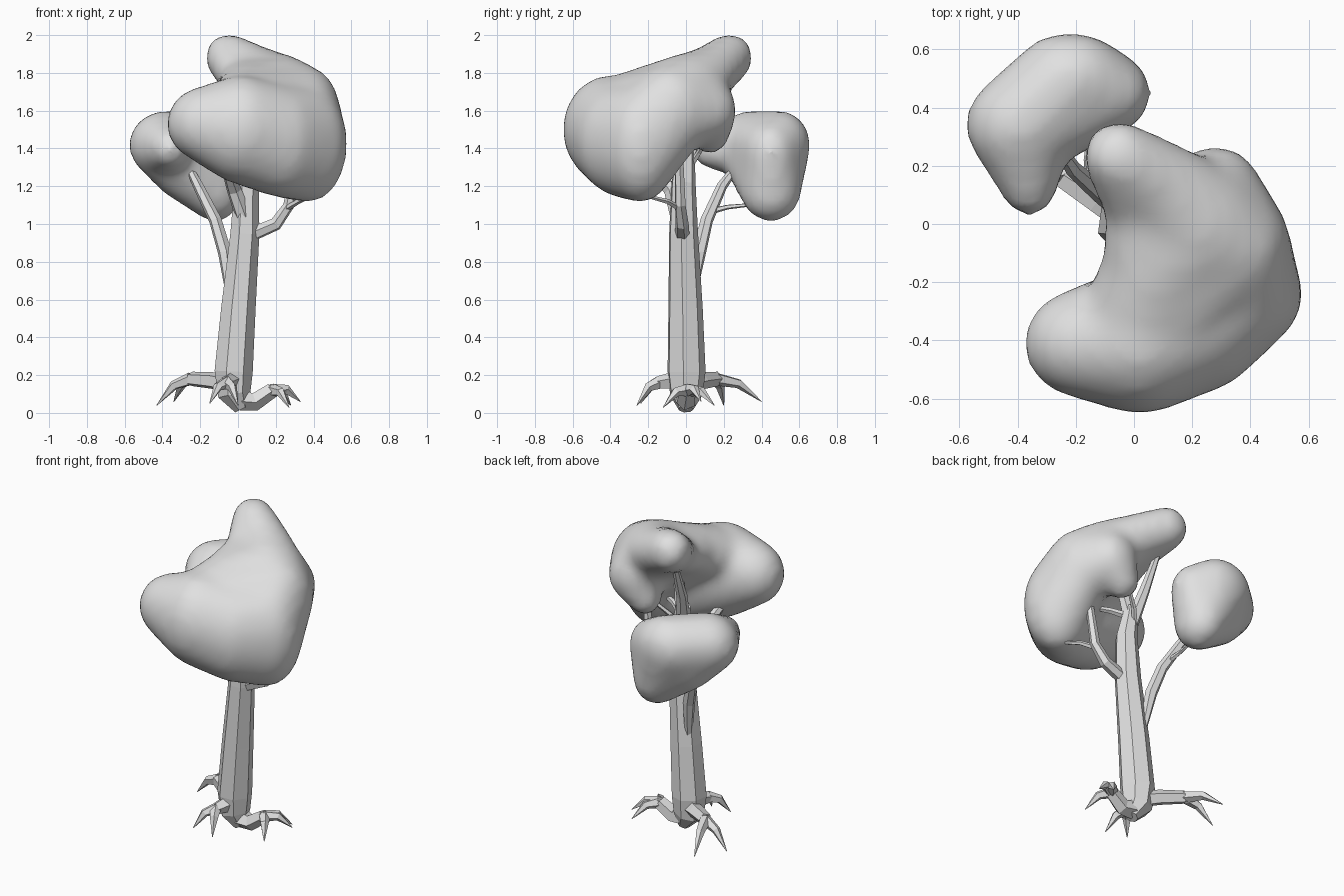
import bpy, bmesh, math
from mathutils import Vector, Matrix

grey = bpy.data.materials.new("plain grey")
grey.diffuse_color = (0.75, 0.75, 0.75, 1)


def finish(name, bm):
    bmesh.ops.recalc_face_normals(bm, faces=bm.faces)
    me = bpy.data.meshes.new(name)
    bm.to_mesh(me)
    bm.free()
    me.materials.append(grey)
    ob = bpy.data.objects.new(name, me)
    bpy.context.collection.objects.link(ob)
    return ob


def tube(bm, path, sides=6):
    """Faceted tapering limb; path entries are (x, y, z, radius)."""
    pts = [Vector(p[:3]) for p in path]
    rings, side = [], None
    for i, p in enumerate(pts):
        d = (pts[min(i + 1, len(pts) - 1)] - pts[max(i - 1, 0)]).normalized()
        if side is None:
            side = d.orthogonal()
        side = (side - d * side.dot(d)).normalized()
        up = d.cross(side)
        r = path[i][3]
        rings.append([bm.verts.new(p + r * (math.cos(a) * side + math.sin(a) * up))
                      for a in (2 * math.pi * k / sides for k in range(sides))])
    for a, b in zip(rings, rings[1:]):
        for k in range(sides):
            n = (k + 1) % sides
            bm.faces.new((a[k], a[n], b[n], b[k]))
    bm.faces.new(rings[0][::-1])
    bm.faces.new(rings[-1])


def limbs(name, paths, sides):
    bm = bmesh.new()
    for p in paths:
        tube(bm, p, sides)
    return finish(name, bm)


ball = bmesh.new()
bmesh.ops.create_icosphere(ball, subdivisions=3, radius=1)
BALL = [v.co.copy() for v in ball.verts]
ball.free()


def foliage(name, lobes, groups):
    """Each group is the hull of a few ellipsoids; all hulls fuse into one soft mass."""
    bm = bmesh.new()
    for group in groups:
        verts = []
        for key in group.split():
            x, y, z, rx, ry, rz = lobes[key]
            m = Matrix.Translation((x, y, z)) @ Matrix.Diagonal((rx, ry, rz, 1))
            verts += [bm.verts.new(m @ c) for c in BALL]
        bmesh.ops.convex_hull(bm, input=verts, use_existing_faces=False)
        loose = [v for v in bm.verts if not v.link_faces]
        bmesh.ops.delete(bm, geom=loose, context='VERTS')
    ob = finish(name, bm)
    rm = ob.modifiers.new("fuse", 'REMESH')
    rm.mode = 'VOXEL'
    rm.voxel_size = 0.03
    rm.use_smooth_shade = True
    sm = ob.modifiers.new("soften", 'SMOOTH')
    sm.factor = 0.5
    sm.iterations = 10


# Trunk
limbs("trunk", [[(0.02, 0, 0.02, 0.04), (-0.02, 0, 0.1, 0.09), (-0.025, 0, 0.22, 0.104),
                 (0.0, -0.005, 0.55, 0.094), (0.035, -0.015, 0.95, 0.079),
                 (0.045, -0.015, 1.22, 0.066), (0.02, 0, 1.42, 0.045)]], 7)

# Branches
limbs("branches", [
    # right
    [(0.06, -0.02, 0.94, 0.04), (0.2, -0.02, 1.0, 0.036), (0.27, -0.03, 1.1, 0.03),
     (0.33, -0.04, 1.5, 0.02)],
    # front left
    [(0.03, -0.04, 1.04, 0.045), (-0.02, -0.08, 1.18, 0.04), (-0.07, -0.22, 1.33, 0.028),
     (-0.12, -0.35, 1.45, 0.018)],
    # back left
    [(-0.04, 0.03, 0.6, 0.02), (-0.07, 0.07, 0.85, 0.037), (-0.12, 0.11, 1.02, 0.034),
     (-0.21, 0.19, 1.2, 0.028), (-0.27, 0.28, 1.32, 0.018)],
    # crown forks
    [(0.02, 0, 1.32, 0.045), (-0.02, 0.07, 1.52, 0.032), (-0.05, 0.2, 1.82, 0.014)],
    [(0.02, 0, 1.32, 0.045), (0.07, -0.03, 1.55, 0.03), (0.1, -0.05, 1.7, 0.015)],
], 6)

# Twigs
limbs("twigs", [
    [(0.25, -0.03, 1.08, 0.018), (0.32, -0.1, 1.12, 0.014), (0.37, -0.18, 1.14, 0.01)],
    [(0.03, 0, 1.36, 0.022), (0.13, -0.06, 1.39, 0.018), (0.25, -0.12, 1.4, 0.012)],
    [(0.01, 0.02, 1.3, 0.018), (0.06, 0.07, 1.38, 0.015), (0.14, 0.12, 1.46, 0.012)],
    [(-0.15, 0.14, 1.07, 0.017), (-0.16, 0.22, 1.09, 0.013), (-0.15, 0.32, 1.1, 0.01)],
], 5)

# Roots: each thick stem forks into clawed points
roots = [
    ([(-0.03, 0.01, 0.15, 0.05), (-0.13, 0.08, 0.17, 0.047), (-0.25, 0.16, 0.18, 0.04)],
     [(-0.43, 0.2, 0.04), (-0.34, 0.4, 0.06)]),
    ([(0.02, 0, 0.07, 0.06), (0.09, 0.0, 0.06, 0.05), (0.18, 0.01, 0.12, 0.042)],
     [(0.33, 0.08, 0.06), (0.27, -0.12, 0.03), (0.28, 0.15, 0.04)]),
    ([(-0.03, 0, 0.14, 0.06), (-0.04, -0.08, 0.17, 0.047), (-0.06, -0.14, 0.16, 0.036)],
     [(-0.15, -0.24, 0.05), (0.0, -0.26, 0.04)]),
]
paths = []
for stem, tips in roots:
    paths.append(stem)
    start = Vector(stem[-1][:3])
    for t in tips:
        mid = start.lerp(Vector(t), 0.5) + Vector((0, 0, 0.035))
        paths.append([stem[-1][:3] + (0.036,), (*mid, 0.026), (*t, 0.002)])
limbs("roots", paths, 5)

# Large crescent crown
foliage("large_foliage", {
    "tip": (-0.05, 0.23, 1.88, 0.125, 0.125, 0.13),
    "inner": (0.02, 0.05, 1.77, 0.12, 0.12, 0.11),
    "neck": (0.1, 0.12, 1.8, 0.17, 0.16, 0.14),
    "ridge": (0.22, 0.0, 1.72, 0.2, 0.22, 0.18),
    "back": (0.28, 0.11, 1.6, 0.16, 0.16, 0.17),
    "drop": (0.2, 0.13, 1.47, 0.1, 0.1, 0.1),
    "upper": (0.35, -0.08, 1.6, 0.19, 0.22, 0.24),
    "right": (0.37, -0.24, 1.42, 0.21, 0.2, 0.31),
    "middle": (0.22, -0.34, 1.44, 0.23, 0.24, 0.3),
    "front": (0.02, -0.4, 1.5, 0.25, 0.255, 0.29),
    "left": (-0.17, -0.41, 1.53, 0.21, 0.19, 0.2),
    "brow": (0.0, -0.39, 1.6, 0.2, 0.2, 0.17),
    "top": (0.08, -0.15, 1.71, 0.19, 0.2, 0.14),
}, ["tip neck", "tip inner", "neck ridge inner", "ridge back", "drop back", "back upper ridge",
    "upper right", "right middle", "middle front", "front left", "top ridge inner",
    "top brow", "brow left", "ridge upper top", "top brow upper"])

# Small crown at the back left
foliage("small_foliage", {
    "left": (-0.39, 0.34, 1.42, 0.19, 0.18, 0.18),
    "far": (-0.22, 0.5, 1.42, 0.2, 0.16, 0.18),
    "right": (-0.09, 0.45, 1.38, 0.15, 0.14, 0.16),
    "low": (-0.12, 0.45, 1.17, 0.14, 0.16, 0.16),
    "under": (-0.3, 0.4, 1.28, 0.15, 0.16, 0.15),
    "nose": (-0.36, 0.14, 1.4, 0.1, 0.115, 0.11),
}, ["left far right low under", "nose left"])
